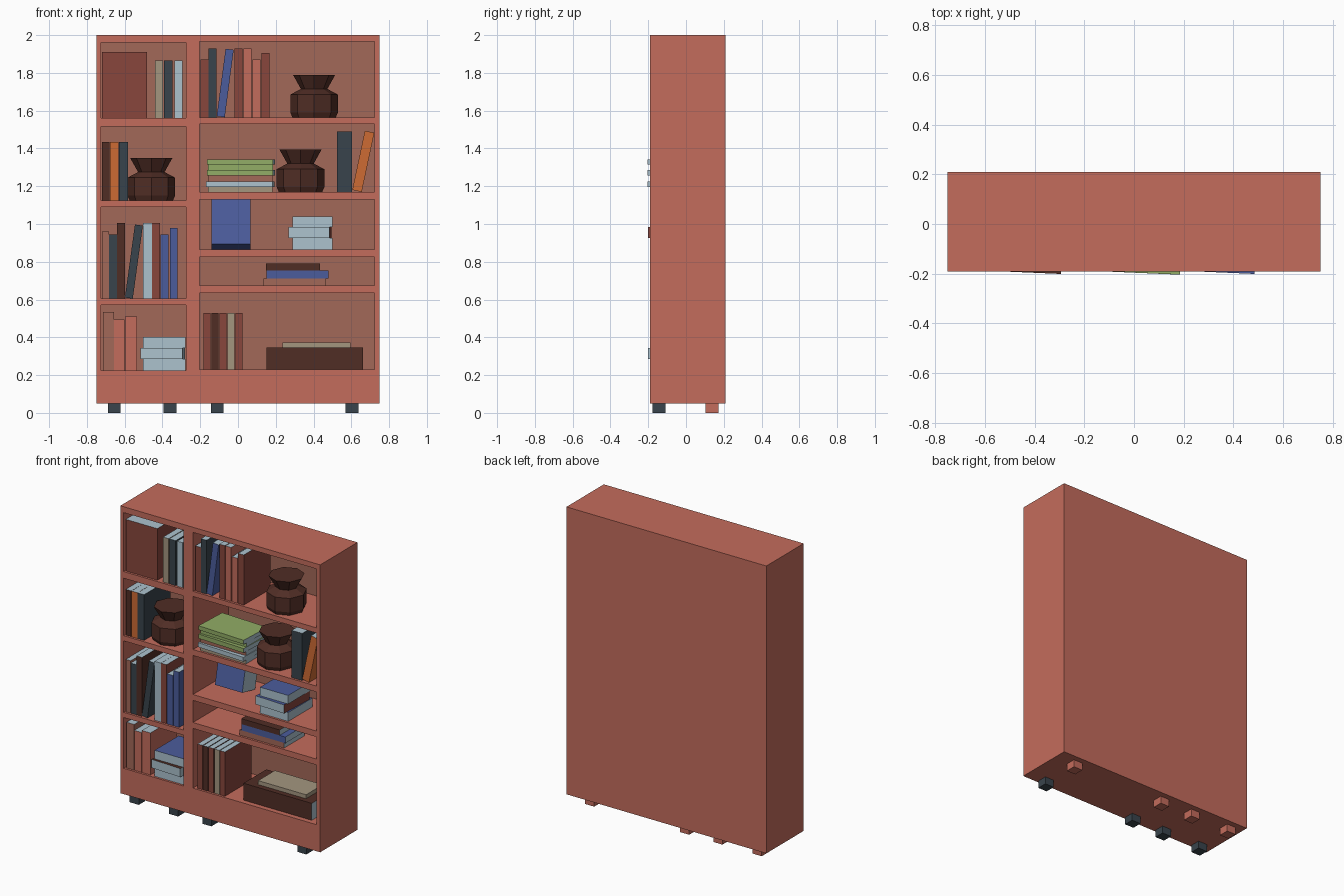
import bpy, bmesh, math
from mathutils import Matrix, Vector

if "Cube" in bpy.data.objects:
    bpy.data.objects.remove(bpy.data.objects["Cube"])


def lin(c):
    c /= 255
    return c / 12.92 if c <= 0.04045 else ((c + 0.055) / 1.055) ** 2.4


MATS = {}
for name, rgb in {
    "terracotta": (196, 108, 92), "dull_brown": (162, 104, 88), "slate": (57, 68, 76),
    "dark_brown": (80, 45, 37), "dark_red": (136, 70, 60), "tan": (164, 150, 127),
    "pale_blue": (172, 194, 206), "blue": (75, 92, 156), "green": (146, 173, 102),
    "orange": (206, 107, 52),
}.items():
    m = bpy.data.materials.new(name)
    m.diffuse_color = (*[lin(c) for c in rgb], 1)
    m.use_nodes = True
    m.node_tree.nodes["Principled BSDF"].inputs["Base Color"].default_value = m.diffuse_color
    MATS[name] = m

SIDES = {"top": (0, 0, 1), "bottom": (0, 0, -1), "front": (0, -1, 0),
         "back": (0, 1, 0), "right": (1, 0, 0), "left": (-1, 0, 0)}


def box(name, x, y, z, colour, sides={}, rot=0, axis="Z", pivot=None):
    """Box from ranges; 'sides' recolours faces by the way they point."""
    bm = bmesh.new()
    bmesh.ops.create_cube(bm, size=1)
    for v in bm.verts:
        v.co = Vector(r[0] + (c + 0.5) * (r[1] - r[0]) for c, r in zip(v.co, (x, y, z)))
    bm.normal_update()
    slots = [colour]
    for side, col in sides.items():
        if col not in slots:
            slots.append(col)
        for f in bm.faces:
            if f.normal.dot(Vector(SIDES[side])) > 0.9:
                f.material_index = slots.index(col)
    if rot:
        bmesh.ops.rotate(bm, verts=bm.verts, cent=pivot,
                         matrix=Matrix.Rotation(math.radians(rot), 3, axis))
    me = bpy.data.meshes.new(name)
    bm.to_mesh(me)
    bm.free()
    for s in slots:
        me.materials.append(MATS[s])
    ob = bpy.data.objects.new(name, me)
    bpy.context.collection.objects.link(ob)
    return ob


# Case: back, sides, divider, and shelves between the bay openings
FRONT, INNER, REAR = -0.19, 0.19, 0.21
DEPTH = (FRONT, INNER)
box("back_panel", (-0.75, 0.75), (INNER, REAR), (0.05, 2), "terracotta", {"front": "dull_brown"})
for name, x in (("left_side", (-0.75, -0.725)), ("divider", (-0.275, -0.205)),
                ("right_side", (0.722, 0.75))):
    box(name, x, DEPTH, (0.05, 2), "terracotta")
LEFT_SHELVES = [(0.05, 0.225), (0.57, 0.605), (1.09, 1.125), (1.515, 1.56), (1.96, 2)]
RIGHT_SHELVES = [(0.05, 0.23), (0.635, 0.675), (0.825, 0.865), (1.13, 1.17), (1.53, 1.565), (1.965, 2)]
for name, x, shelves in (("left_shelf", (-0.725, -0.275), LEFT_SHELVES),
                         ("right_shelf", (-0.205, 0.722), RIGHT_SHELVES)):
    for z in shelves:
        box(name, x, DEPTH, z, "terracotta")

# Feet
for cx in (-0.655, -0.36, -0.11, 0.603):
    x = (cx - 0.034, cx + 0.034)
    box("front_foot", x, (-0.177, -0.108), (0, 0.05), "slate")
    box("rear_foot", x, (0.102, 0.172), (0, 0.05), "terracotta")

# Standing books: (x0, x1, height, colour, lean in degrees)
PAGES = {"top": "pale_blue", "back": "pale_blue", "bottom": "pale_blue"}
ROWS = [
    (1.56, [(-0.72, -0.483, 0.35, "dark_red", 0), (-0.44, -0.398, 0.305, "tan", 0),
            (-0.393, -0.346, 0.305, "slate", 0), (-0.335, -0.293, 0.305, "pale_blue", 0)]),
    (1.565, [(-0.198, -0.156, 0.305, "dark_red", 0), (-0.155, -0.113, 0.365, "slate", 0),
             (-0.113, -0.07, 0.36, "blue", 7.5), (-0.018, 0.024, 0.365, "dark_red", 0),
             (0.029, 0.071, 0.365, "terracotta", 0), (0.077, 0.119, 0.305, "terracotta", 0),
             (0.124, 0.166, 0.34, "dark_red", 0)]),
    (1.125, [(-0.72, -0.679, 0.31, "dark_brown", 0), (-0.678, -0.632, 0.31, "orange", 0),
             (-0.631, -0.583, 0.31, "slate", 0)]),
    (1.17, [(0.525, 0.604, 0.32, "slate", 0), (0.604, 0.655, 0.32, "orange", 12)]),
    (0.605, [(-0.72, -0.683, 0.355, "dull_brown", 0), (-0.682, -0.641, 0.34, "slate", 0),
             (-0.64, -0.599, 0.4, "dark_brown", 0), (-0.599, -0.557, 0.39, "slate", 7.8),
             (-0.504, -0.456, 0.4, "pale_blue", 0), (-0.455, -0.414, 0.4, "dark_red", 0),
             (-0.409, -0.367, 0.34, "blue", 0), (-0.361, -0.319, 0.375, "blue", 0)]),
    (0.225, [(-0.715, -0.657, 0.31, "dull_brown", 0), (-0.656, -0.6, 0.27, "terracotta", 0),
             (-0.599, -0.535, 0.285, "terracotta", 0)]),
    (0.23, [(-0.182, -0.145, 0.3, "dark_red", 0), (-0.14, -0.103, 0.3, "dark_brown", 0),
            (-0.098, -0.061, 0.3, "dark_red", 0), (-0.055, -0.018, 0.3, "tan", 0),
            (-0.013, 0.024, 0.3, "dark_red", 0)]),
]
for floor, books in ROWS:
    for x0, x1, h, col, lean in books:
        box("standing_book", (x0, x1), (-0.175, 0.11), (floor, floor + h), col, PAGES,
            lean, "Y", (x1, 0, floor))


# Lying books, from the bottom up: (x0, x1, thickness, cover, front, right, turned)
def stack(floor, depth, books):
    z = floor
    for x0, x1, t, cover, front, right, turned in books:
        y0 = -0.196 if turned else -0.175
        box("lying_book", (x0, x1), (y0, y0 + depth), (z, z + t), cover,
            {"front": front, "right": right, "back": "pale_blue"},
            -2.5 if turned else 0, "Z", ((x0 + x1) / 2, y0, 0))
        z += t


P = "pale_blue"
stack(0.225, 0.26, [(-0.504, -0.278, 0.06, "blue", P, P, 0),
                    (-0.515, -0.293, 0.058, "dark_brown", P, P, 1),
                    (-0.504, -0.278, 0.058, "blue", P, P, 0)])
stack(1.17, 0.24, [(-0.16, 0.182, 0.027, "tan", "tan", P, 0),
                   (-0.17, 0.182, 0.029, P, P, P, 1),
                   (-0.16, 0.182, 0.03, "dull_brown", "dull_brown", P, 0),
                   (-0.165, 0.185, 0.03, "green", "green", P, 1),
                   (-0.16, 0.185, 0.028, "green", "green", P, 0),
                   (-0.165, 0.185, 0.028, "green", "green", P, 1)])
stack(0.865, 0.26, [(0.288, 0.499, 0.06, "blue", P, P, 0),
                    (0.266, 0.485, 0.058, "blue", P, "dark_red", 1),
                    (0.288, 0.499, 0.058, "blue", P, P, 0)])
stack(0.675, 0.22, [(0.135, 0.467, 0.036, "dull_brown", "dull_brown", P, 0),
                    (0.15, 0.478, 0.042, "blue", "blue", P, 0),
                    (0.147, 0.435, 0.037, "dark_brown", "dark_brown", P, 0)])

# Large book propped against the back
box("leaning_book", (-0.14, 0.065), (-0.05, 0.09), (0.865, 1.12), "blue",
    {"right": P, "left": P, "top": P}, -12, "X", (0, 0.09, 0.865)).location.z = 0.0

# Wide storage box with a thin tray on top
box("storage_box", (0.15, 0.662), (-0.155, 0.09), (0.23, 0.345), "dark_brown", {"right": P})
box("tray", (0.235, 0.595), (-0.12, 0.06), (0.345, 0.372), "tan")

# Eight-sided vases from a short profile of (radius, height)
PROFILE = [(0.115, 0), (0.126, 0.025), (0.126, 0.12), (0.07, 0.15), (0.112, 0.225)]
for cx, floor in ((0.403, 1.565), (0.331, 1.17), (-0.459, 1.125)):
    bm = bmesh.new()
    rings = [[bm.verts.new((r * math.cos(i * math.pi / 4), r * math.sin(i * math.pi / 4), h))
              for i in range(8)] for r, h in PROFILE]
    for a, b in zip(rings, rings[1:]):
        for i in range(8):
            j = (i + 1) % 8
            bm.faces.new((a[i], a[j], b[j], b[i]))
    bm.faces.new(rings[0][::-1])
    bm.faces.new(rings[-1])
    me = bpy.data.meshes.new("vase")
    bm.to_mesh(me)
    bm.free()
    me.materials.append(MATS["dark_brown"])
    ob = bpy.data.objects.new("vase", me)
    ob.location = (cx, -0.055, floor)
    bpy.context.collection.objects.link(ob)
